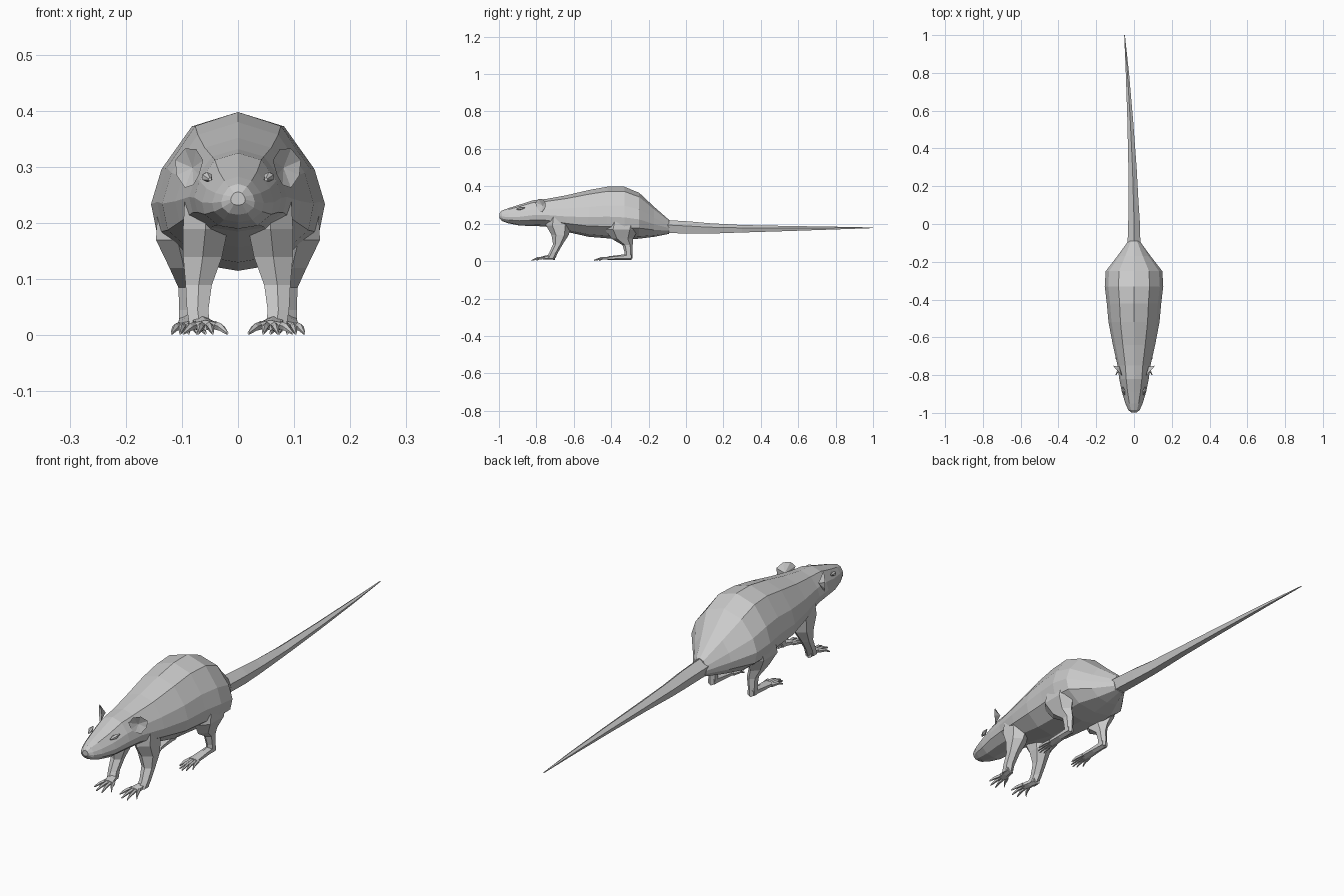
import bpy, math
from mathutils import Vector

if "Cube" in bpy.data.objects:
    bpy.data.objects.remove(bpy.data.objects["Cube"])


def make(name, verts, faces, mirror=False):
    mesh = bpy.data.meshes.new(name)
    mesh.from_pydata([tuple(v) for v in verts], [], faces)
    ob = bpy.data.objects.new(name, mesh)
    bpy.context.collection.objects.link(ob)
    if mirror:
        ob.modifiers.new("Mirror", 'MIRROR')
    return ob


def loft(name, rings, mirror=False):
    """Skin equal-length rings of points and cap both ends."""
    n = len(rings[0])
    verts = [p for r in rings for p in r]
    faces = [[i * n + j, i * n + (j + 1) % n, (i + 1) * n + (j + 1) % n, (i + 1) * n + j]
             for i in range(len(rings) - 1) for j in range(n)]
    faces += [list(range(n))[::-1], [len(verts) - n + j for j in range(n)]]
    return make(name, verts, faces, mirror)


def flat_ring(x, y, z, rx, ry, n=6):
    return [(x + rx * math.cos(a), y + ry * math.sin(a), z)
            for a in (math.tau * (k + .5) / n for k in range(n))]


def upright_ring(x, y, z, rx, rz, n=6):
    return [(x + rx * math.cos(a), y, z + rz * math.sin(a))
            for a in (math.tau * k / n + math.pi / 2 for k in range(n))]


# Head and torso: one cross-section scaled along the spine
half = [(0, 1), (.53, .91), (.88, .64), (1, .42), (.93, .23), (.55, .05), (0, 0)]
section = half + [(-x, t) for x, t in half[-2:0:-1]]
# y, half width, top, bottom
spine = [(-.998, .013, .256, .232), (-.985, .030, .270, .215),
         (-.95, .046, .283, .202), (-.89, .064, .302, .190),
         (-.82, .078, .325, .188), (-.75, .087, .332, .185),
         (-.64, .112, .352, .157), (-.52, .135, .380, .130),
         (-.42, .144, .398, .122), (-.33, .155, .398, .115),
         (-.25, .150, .365, .120), (-.17, .088, .290, .130),
         (-.09, .030, .220, .146)]
loft("body", [[(w * x, y, b + (t - b) * s) for x, s in section] for y, w, t, b in spine])

# Tail: x, y, z, half width, half height
tail = [(0, -.11, .182, .036, .038), (0, .02, .176, .032, .036), (-.003, .12, .172, .028, .031),
        (-.008, .30, .171, .023, .022), (-.02, .55, .173, .016, .015),
        (-.035, .80, .176, .009, .008), (-.05, 1.0, .178, .002, .002)]
loft("tail", [upright_ring(*p, n=5) for p in tail])

# Legs: x, y, z, half width, half depth, listed from the top down
front_leg = [(.060, -.670, .25, .040, .075), (.058, -.680, .19, .046, .068),
             (.063, -.673, .14, .040, .046), (.070, -.685, .09, .027, .026),
             (.072, -.708, .045, .022, .023), (.068, -.722, .016, .021, .024)]
hind_leg = [(.108, -.330, .24, .040, .090), (.108, -.345, .17, .044, .090),
            (.096, -.340, .12, .030, .058), (.088, -.312, .085, .021, .027),
            (.090, -.307, .045, .017, .021), (.090, -.307, .014, .017, .020)]
loft("front_leg", [flat_ring(*p) for p in front_leg], True)
loft("hind_leg", [flat_ring(*p) for p in hind_leg], True)


# Feet: a flat sole with a fan of jointed toes
def foot(name, heel, ball, tip_y, spread, count):
    hx, hy, hz = heel
    bx, by, bz = ball
    loft(name, [upright_ring(hx, hy, hz, .016, .017),
                upright_ring((hx + bx) / 2, (hy + by) / 2, (hz + bz) / 2, .019, .013),
                upright_ring(bx, by, bz, .023, .009)], True)
    for k in range(count):
        f = 2 * k / (count - 1) - 1
        x0, x2 = bx + f * .017, bx + f * spread
        end = tip_y + .028 * f * f
        loft(name + "_toe", [upright_ring(x0, by + .012, bz, .007, .008, 5),
                             upright_ring((x0 + x2) / 2, (by + end) / 2, .014, .006, .007, 5),
                             upright_ring(x2, end, .004, .002, .003, 5)], True)


foot("front_foot", (.070, -.70, .024), (.058, -.765, .018), -.828, .039, 4)
foot("hind_foot", (.090, -.292, .024), (.088, -.42, .016), -.492, .030, 5)

# Ears: cupped discs, swept outward and back
outline = [(.15, .285), (0, .312), (.25, .332), (.65, .333),
           (1, .312), (.95, .285), (.65, .263), (.35, .268)]
rim = [Vector((.062 + .050 * u, -.805 + .055 * u, z)) for u, z in outline]
centre = sum(rim, Vector()) / len(rim)
verts = rim + [centre + Vector((-.006, .010, 0)), centre + Vector((-.010, .022, 0))]
n = len(rim)
faces = [[i, (i + 1) % n, n] for i in range(n)] + [[(i + 1) % n, i, n + 1] for i in range(n)]
make("ear", verts, faces, True)

# Eyes: small faceted lids set into the head
loft("eye", [upright_ring(.050, -.905, .278, .003, .003),
             upright_ring(.055, -.885, .282, .010, .009),
             upright_ring(.060, -.862, .286, .003, .003)], True)
